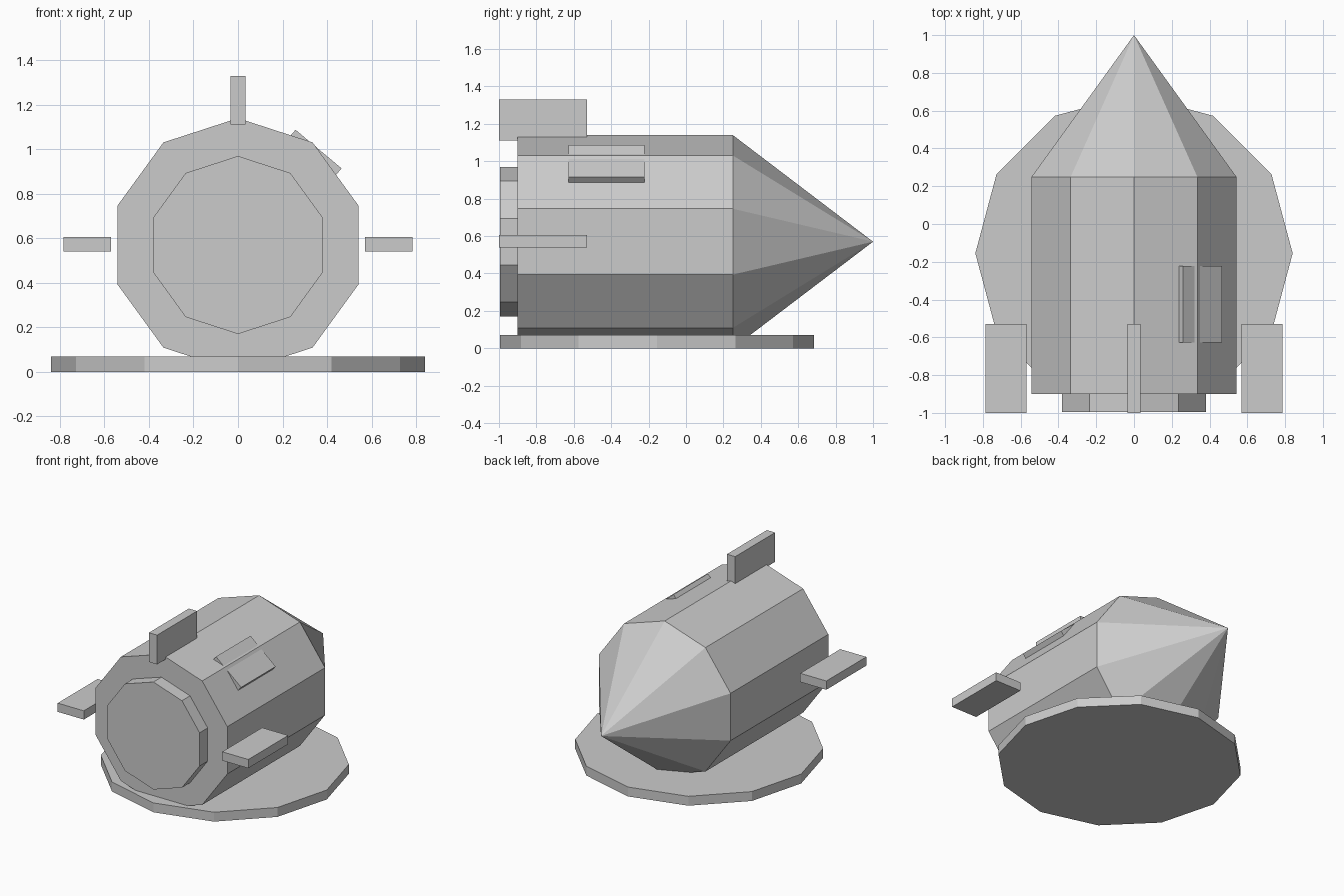
import bpy, math
from mathutils import Vector

cube = bpy.data.objects.get("Cube")
if cube:
    bpy.data.objects.remove(cube, do_unlink=True)

grey = bpy.data.materials.new("plain_grey")
grey.use_nodes = True
colour = (0.6, 0.6, 0.6, 1)
grey.diffuse_color = colour
grey.node_tree.nodes["Principled BSDF"].inputs["Base Color"].default_value = colour


def finish(name):
    ob = bpy.context.object
    ob.name = name
    ob.data.materials.append(grey)
    return ob


def box(name, low, high):
    low, high = Vector(low), Vector(high)
    bpy.ops.mesh.primitive_cube_add(size=1, location=(low + high) / 2)
    ob = finish(name)
    ob.scale = high - low
    return ob


def along_y(name, r_back, r_front, y0, y1):
    """Ten-sided section lying along y, one corner pointing straight up."""
    bpy.ops.mesh.primitive_cone_add(
        vertices=10, radius1=r_back, radius2=r_front, depth=y1 - y0,
        location=(0, (y0 + y1) / 2, AXIS), rotation=(-math.pi / 2, 0, 0))
    return finish(name)


AXIS = 0.57

# Round base plate
bpy.ops.mesh.primitive_cylinder_add(vertices=12, radius=0.84, depth=0.07,
                                    location=(0, -0.155, 0.035))
finish("base_plate")

# Hull, pointed nose and engine nozzle
along_y("hull", 0.57, 0.57, -0.9, 0.25)
along_y("nose_cone", 0.57, 0, 0.25, 1.0)
along_y("engine_nozzle", 0.4, 0.4, -0.995, -0.9)

# Fins
box("top_fin", (-0.034, -1, 1.112), (0.034, -0.53, 1.33))
for side, name in ((1, "left_fin"), (-1, "right_fin")):
    inner, outer = sorted((side * 0.57, side * 0.785))
    box(name, (inner, -1, 0.54), (outer, -0.53, 0.605))

# Hatch set into the upper left edge of the hull
tilt = math.radians(40)
outward = Vector((math.sin(tilt), 0, math.cos(tilt)))
hatch = box("hatch", (-0.135, -0.628, -0.03), (0.135, -0.222, 0.03))
hatch.rotation_euler.y = tilt
hatch.location += Vector((0, 0, AXIS)) + outward * 0.533
